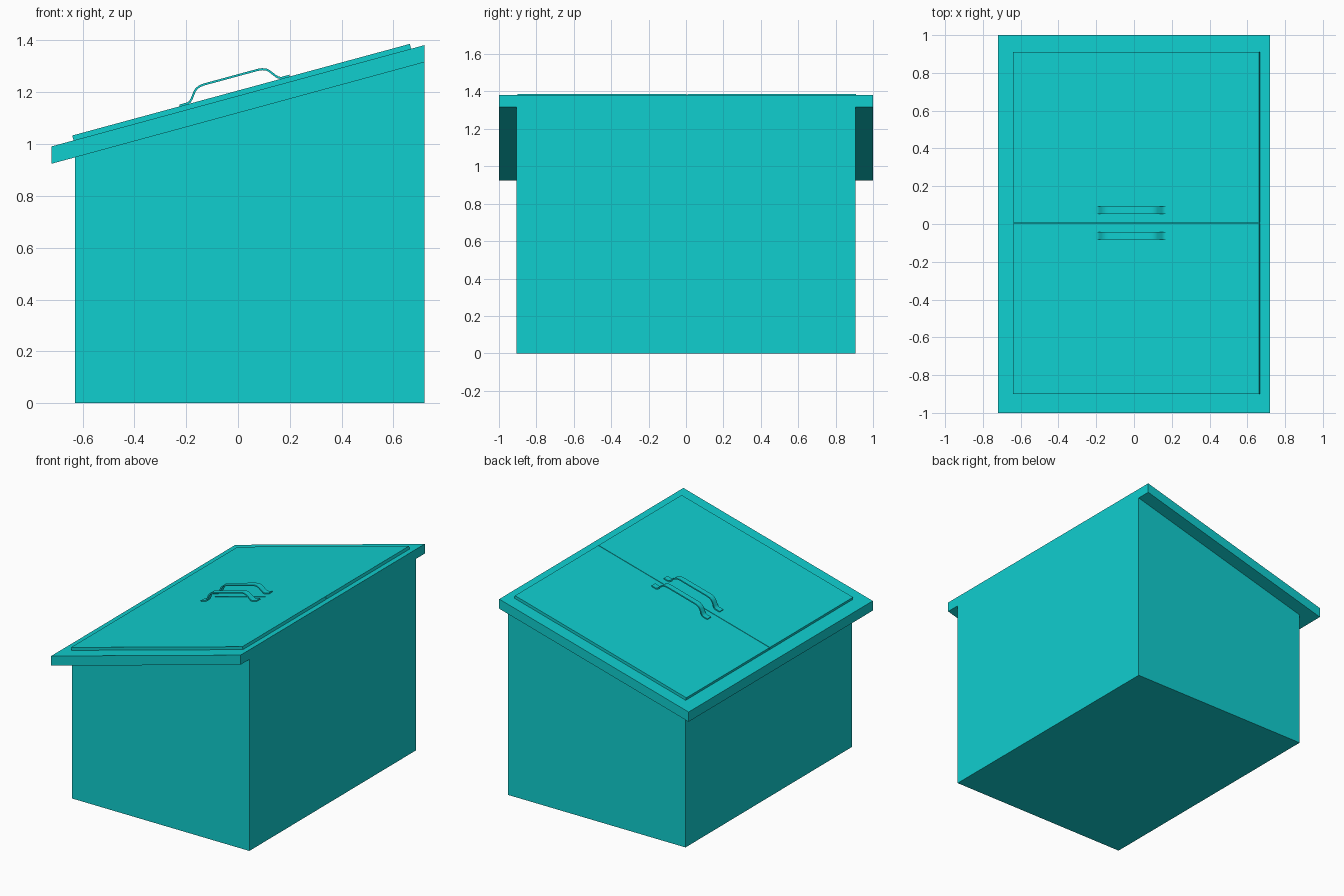
import bpy, bmesh, math
from mathutils import Matrix, Vector

if "Cube" in bpy.data.objects:
    bpy.data.objects.remove(bpy.data.objects["Cube"])

teal = bpy.data.materials.new("teal")
teal.diffuse_color = (0.005, 0.62, 0.625, 1)
teal.use_nodes = True
teal.node_tree.nodes["Principled BSDF"].inputs["Base Color"].default_value = teal.diffuse_color

SLOPE = 0.2714
ANGLE = math.atan(SLOPE)
Y_MID = 0.005


def extrude_profile(name, pts, y0, y1, matrix=None):
    """Extrude a closed xz profile along y."""
    bm = bmesh.new()
    a = [bm.verts.new((x, y0, z)) for x, z in pts]
    b = [bm.verts.new((x, y1, z)) for x, z in pts]
    n = len(pts)
    bm.faces.new(a)
    bm.faces.new(b[::-1])
    for i in range(n):
        j = (i + 1) % n
        bm.faces.new((a[j], a[i], b[i], b[j]))
    bmesh.ops.recalc_face_normals(bm, faces=bm.faces)
    if matrix:
        bm.transform(matrix)
    me = bpy.data.meshes.new(name)
    bm.to_mesh(me)
    bm.free()
    me.materials.append(teal)
    ob = bpy.data.objects.new(name, me)
    bpy.context.collection.objects.link(ob)
    return ob


# Bin body with sloping top
extrude_profile("body", [(-0.63, 0), (0.72, 0), (0.72, 1.32), (-0.63, 0.95)], -0.905, 0.905)

# Overhanging sloped lid frame with upright ends
extrude_profile("lid_frame", [(-0.72, 0.924), (0.72, 1.316), (0.72, 1.382), (-0.72, 0.991)], -1, 1)

# Local frame lying on the door surface: x runs up the slope, z is its normal
frame = Matrix.Translation((0, 0, 1.2067)) @ Matrix.Rotation(-ANGLE, 4, 'Y')

# Handle strap centre line, mirrored about its middle
half = [(-0.22, 0.003), (-0.188, 0.003), (-0.177, 0.007), (-0.168, 0.016), (-0.150, 0.040),
        (-0.140, 0.049), (-0.125, 0.055), (-0.108, 0.057)]
path = [Vector(p) for p in half + [(-x, z) for x, z in reversed(half)]]
outer, inner = [], []
for i, p in enumerate(path):
    t = (path[min(i + 1, len(path) - 1)] - path[max(i - 1, 0)]).normalized()
    nrm = Vector((-t.y, t.x)) * 0.004
    outer.append(p + nrm)
    inner.append(p - nrm)
strap = [(p.x - 0.013, p.y) for p in outer + inner[::-1]]

# Two doors, each with a handle beside the centre gap
for side, s in (("left", 1), ("right", -1)):
    ys = sorted((Y_MID + s * 0.002, Y_MID + s * 0.905))
    extrude_profile(side + "_door", [(-0.663, -0.03), (0.687, -0.03), (0.687, 0), (-0.663, 0)],
                    *ys, matrix=frame)
    yc = Y_MID + s * 0.067
    h = extrude_profile(side + "_handle", strap, yc - 0.0195, yc + 0.0195, matrix=frame)
    bpy.ops.object.select_all(action='DESELECT')
    h.select_set(True)
    bpy.context.view_layer.objects.active = h
    bpy.ops.object.shade_smooth_by_angle(angle=math.radians(40))
